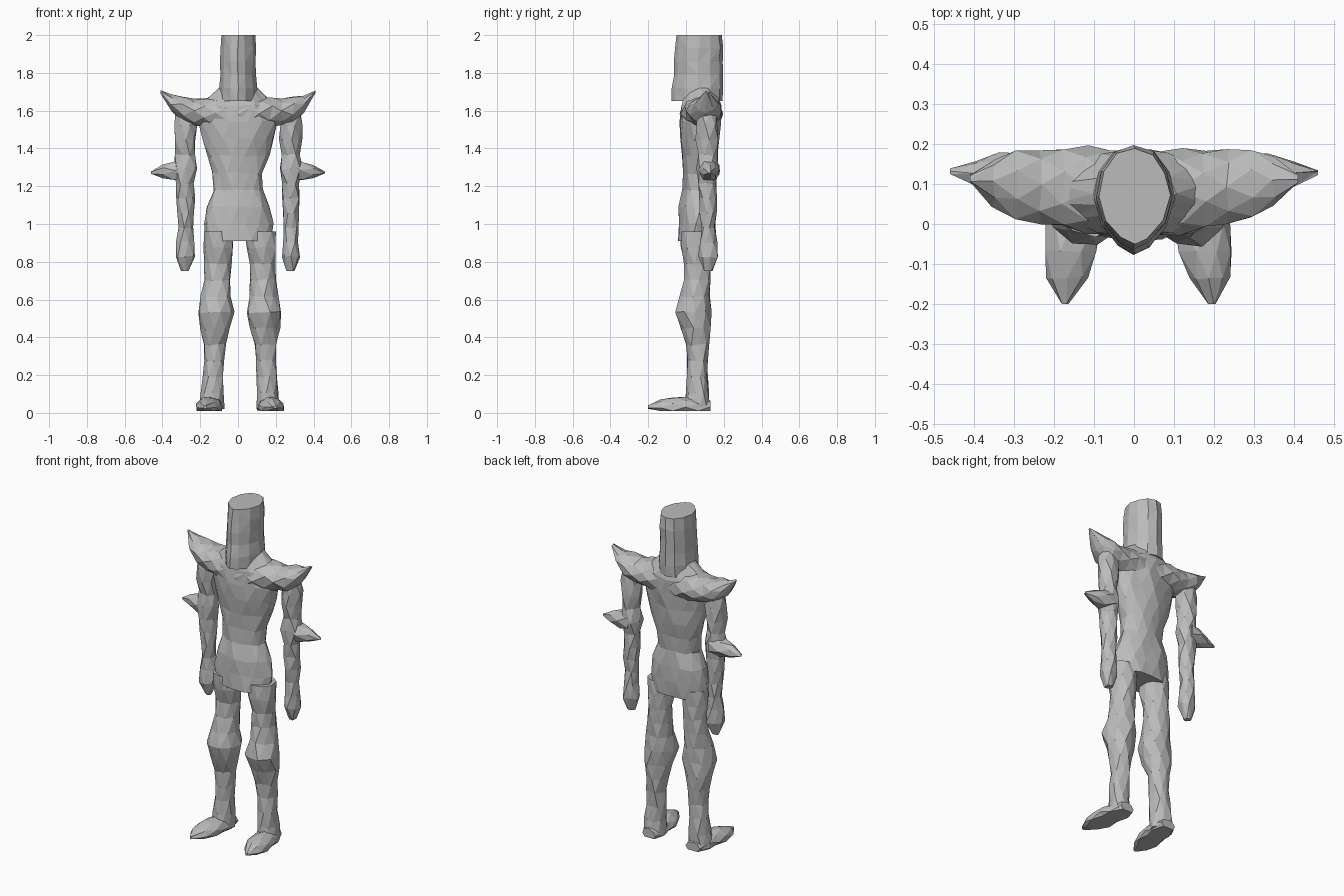
import bpy, bmesh, math, random
from mathutils import Vector

random.seed(4)
if "Cube" in bpy.data.objects:
    bpy.data.objects.remove(bpy.data.objects["Cube"])

ACROSS, BACK, UP = Vector((1, 0, 0)), Vector((0, 1, 0)), Vector((0, 0, 1))
FLOOR = 0.01

stone = bpy.data.materials.new("plain_grey")
stone.use_nodes = True
grey = (0.5, 0.5, 0.5, 1)
stone.diffuse_color = grey
stone.node_tree.nodes["Principled BSDF"].inputs["Base Color"].default_value = grey


def bridge(bm, lower, upper, odd):
    """Join two rings with triangles; every other ring is turned by half a step."""
    count = len(lower)
    for k in range(count):
        n = (k + 1) % count
        if odd:
            bm.faces.new((lower[k], upper[n], upper[k]))
            bm.faces.new((lower[k], lower[n], upper[n]))
        else:
            bm.faces.new((lower[k], lower[n], upper[k]))
            bm.faces.new((lower[n], upper[n], upper[k]))


def limb(name, start, end, widths, u=ACROSS, v=BACK, sides=8, depth=1, extra=0,
         rough=0.006, mirror=False, keel=0, bend=None):
    """Rough faceted tube along a straight bone, with evenly spaced ring widths."""
    bm = bmesh.new()
    start, end = Vector(start), Vector(end)
    last = len(widths) - 1
    rings = []
    for i, width in enumerate(widths):
        t = i / last
        centre = start.lerp(end, t)
        if bend:
            centre += bend(t, width)
        twist = 0 if keel else (i % 2) / 2
        ring = []
        for k in range(sides):
            angle = math.tau * (k + twist) / sides - math.pi / 2
            pinch = 1 - keel * max(0, -math.sin(angle)) ** 2
            co = centre + u * width * math.cos(angle) * pinch
            co += v * (width * depth + extra) * math.sin(angle)
            co += (u * random.uniform(-rough, rough) + v * random.uniform(-rough, rough))
            if 0 < i < last:
                co += (end - start).normalized() * random.uniform(-rough, rough)
            if mirror:
                co.x = -co.x
            co.z = max(co.z, FLOOR)
            ring.append(bm.verts.new(co))
        rings.append(ring)
    for i in range(last):
        bridge(bm, rings[i], rings[i + 1], i % 2)
    bm.faces.new(rings[0])
    bm.faces.new(rings[last])
    bmesh.ops.recalc_face_normals(bm, faces=bm.faces)
    mesh = bpy.data.meshes.new(name)
    bm.to_mesh(mesh)
    bm.free()
    mesh.materials.append(stone)
    part = bpy.data.objects.new(name, mesh)
    bpy.context.collection.objects.link(part)


def raise_tip(t, width):
    """Curl the end of the shoulder upward."""
    return UP * t ** 6 / 10


def push_knee(t, width):
    """Carry the swollen part of the leg forward."""
    return -BACK * max(0, width - 0.07)


# Tall flat-topped helm with a front ridge
limb("helm", (0, 0.06, 1.65), (0, 0.07, 2), [0.1, 0.1, 0.095, 0.095, 0.095, 0.09],
     sides=12, depth=1.35, rough=0.003, keel=0.3)

# Torso flaring into a short skirt, narrowing to the neck
limb("torso", (0, 0.055, 0.91), (0, 0.08, 1.72),
     [0.175, 0.185, 0.17, 0.13, 0.135, 0.165, 0.19, 0.21, 0.2, 0.1],
     sides=14, depth=0.33, extra=0.04)

for tag, mirror in (("left", False), ("right", True)):
    # Shoulder ending in a raised point
    limb(tag + "_shoulder", (0, 0.075, 1.58), (0.41, 0.11, 1.6),
         [0.11, 0.11, 0.11, 0.1, 0.09, 0.09, 0.06, 0.01],
         u=BACK, v=UP, depth=0.8, mirror=mirror, bend=raise_tip)

    # Arm tapering into a wedge-shaped hand
    limb(tag + "_arm", (0.28, 0.11, 1.6), (0.28, 0.12, 0.75),
         [0.05, 0.06, 0.06, 0.05, 0.06, 0.05, 0.05, 0.045, 0.04, 0.045, 0.05, 0.02],
         sides=7, mirror=mirror)

    # Elbow spike
    limb(tag + "_elbow_spike", (0.27, 0.12, 1.29), (0.46, 0.13, 1.27),
         [0.06, 0.055, 0.035, 0.005], u=BACK, v=UP, sides=6, mirror=mirror, rough=0.004)

    # The left leg stands slightly wider
    stance = ACROSS * (0 if mirror else 0.02)

    # Leg with a bulging knee
    limb(tag + "_leg", Vector((0.1, 0.06, 0.96)) + stance, Vector((0.14, 0.06, 0.02)) + stance,
         [0.08, 0.08, 0.07, 0.07, 0.08, 0.095, 0.08, 0.06, 0.055, 0.055, 0.06, 0.065],
         sides=9, mirror=mirror, bend=push_knee)

    # Long pointed foot
    limb(tag + "_foot", Vector((0.135, 0.13, 0.03)) + stance, Vector((0.175, -0.2, 0.03)) + stance,
         [0.045, 0.065, 0.07, 0.07, 0.05, 0.01],
         u=ACROSS, v=UP, depth=0.75, mirror=mirror, rough=0.004)
